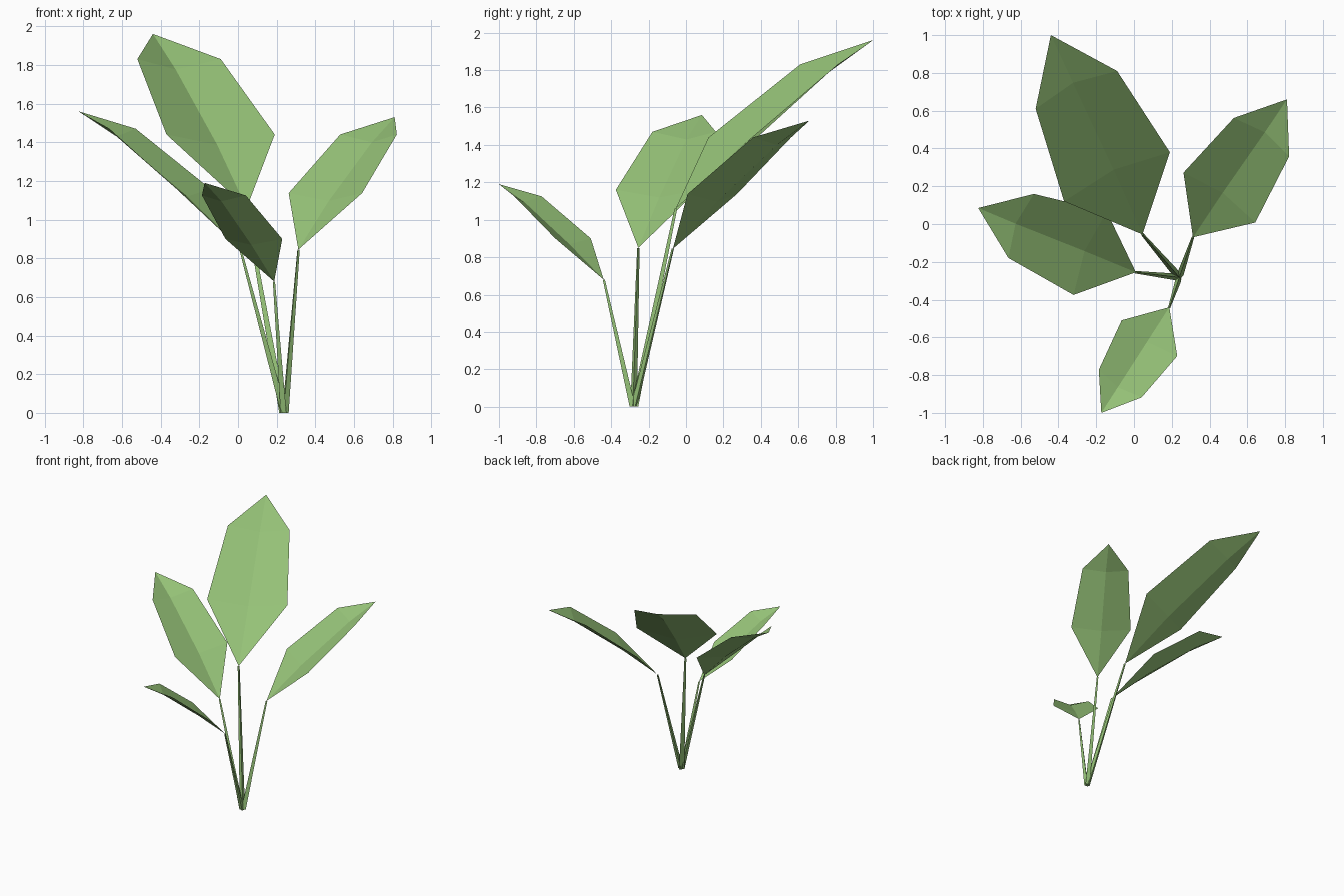
import bpy
from mathutils import Vector

if "Cube" in bpy.data.objects:
    bpy.data.objects.remove(bpy.data.objects["Cube"])

green = bpy.data.materials.new("leaf green")
green.diffuse_color = (0.305, 0.546, 0.188, 1)
green.use_nodes = True
green.node_tree.nodes["Principled BSDF"].inputs["Base Color"].default_value = green.diffuse_color

ROOT = Vector((0.24, -0.282, 0))


def add_object(name, verts, faces):
    mesh = bpy.data.meshes.new(name)
    mesh.from_pydata([tuple(v) for v in verts], [], faces)
    mesh.materials.append(green)
    mesh.update()
    obj = bpy.data.objects.new(name, mesh)
    bpy.context.collection.objects.link(obj)
    return obj


def leaf(name, base, lower, upper, tip, half):
    """Folded blade: two cross rows sagging at the midrib, pointed at both ends."""
    base, lower, upper, tip, half = map(Vector, (base, lower, upper, tip, half))
    normal = half.cross(tip - base).normalized()
    if normal.z < 0:
        normal = -normal
    sag = normal * half.length * 0.22
    verts = [base,
             lower - half, lower - sag, lower + half,
             upper - half * 0.77, upper - sag, upper + half * 0.77,
             tip]
    faces = [(0, 2, 1), (0, 3, 2), (1, 2, 5, 4), (2, 3, 6, 5), (4, 5, 7), (5, 6, 7)]
    # half vectors point to the right of the leaf, so faces look upward
    add_object(name, verts, faces)


def stem(name, top, size):
    """Thin three-sided stalk tapering from the ground to the leaf base."""
    top = Vector(top)
    out = Vector((top.x - ROOT.x, top.y - ROOT.y, 0)).normalized()
    side = Vector((-out.y, out.x, 0))
    foot = ROOT + out * 0.006
    ring = [out * -1, out * 0.5 - side * 0.87, out * 0.5 + side * 0.87]
    verts = [foot + d * 0.06 * size for d in ring] + [top + d * 0.022 * size for d in ring]
    faces = [(i, (i + 1) % 3, (i + 1) % 3 + 3, i + 3) for i in range(3)]
    add_object(name, verts, faces + [(2, 1, 0), (3, 4, 5)])


# name, base, lower row centre, upper row centre, tip, lower half width
LEAVES = [
    ("back", (0.045, -0.055, 1.06), (-0.09, 0.25, 1.44), (-0.305, 0.71, 1.83),
     (-0.44, 1.0, 1.96), (0.28, 0.13, 0)),
    ("right", (0.312, -0.07, 0.845), (0.452, 0.14, 1.137), (0.675, 0.46, 1.44),
     (0.81, 0.66, 1.53), (0.19, -0.132, 0)),
    ("left", (0.01, -0.255, 0.85), (-0.232, -0.155, 1.16), (-0.597, -0.01, 1.47),
     (-0.825, 0.085, 1.56), (0.088, 0.22, 0)),
    ("front", (0.187, -0.44, 0.68), (0.082, -0.604, 0.90), (-0.073, -0.845, 1.125),
     (-0.173, -1.0, 1.19), (-0.147, 0.095, 0)),
]

for name, base, lower, upper, tip, half in LEAVES:
    leaf(name + "_leaf", base, lower, upper, tip, half)
    stem(name + "_stem", base, Vector(half).length * 0.6 + 0.2)
